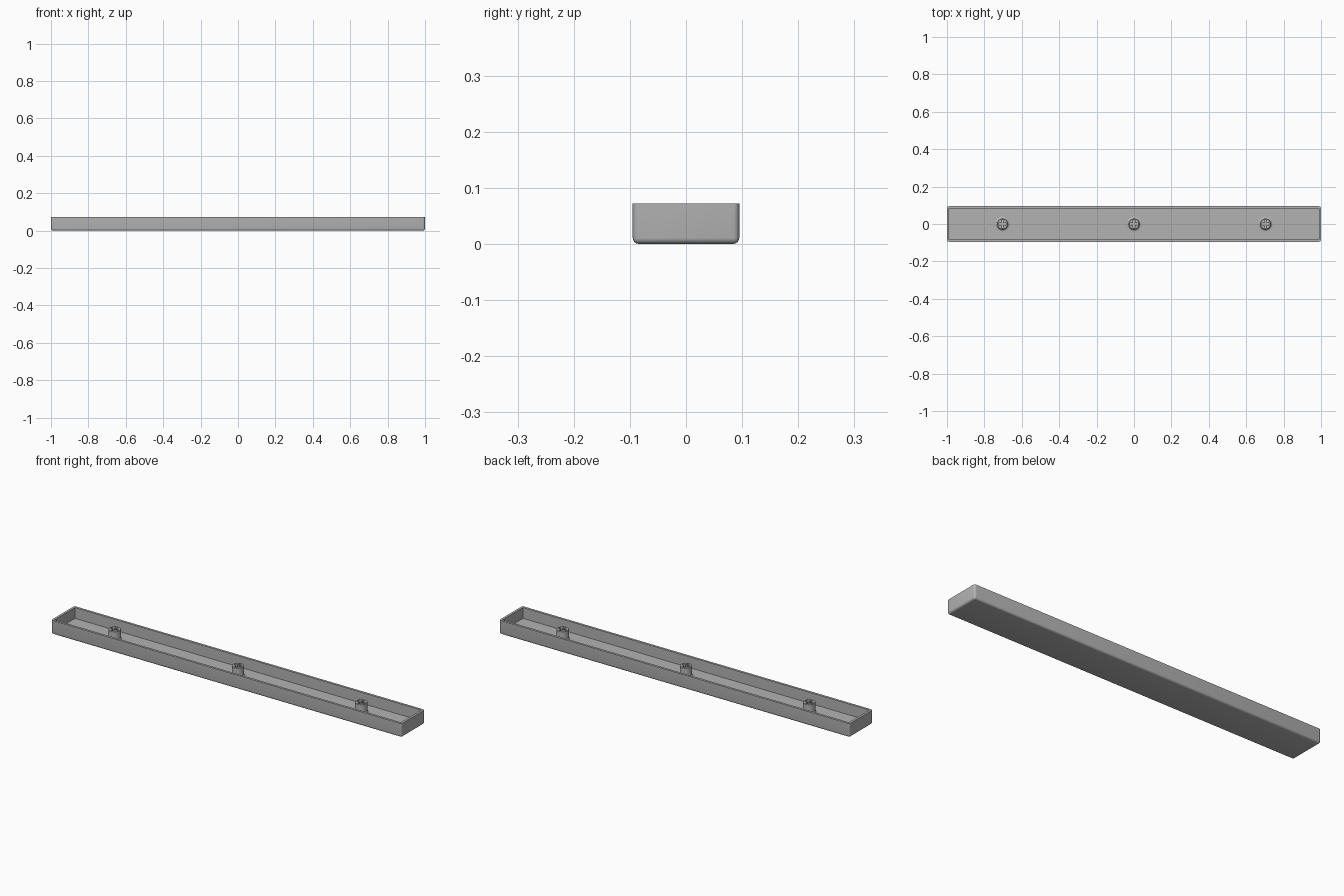
import bpy, bmesh, math

if "Cube" in bpy.data.objects:
    bpy.data.objects.remove(bpy.data.objects["Cube"])

LENGTH, DEPTH, HEIGHT = 2.0, 0.19, 0.072
WALL, FLOOR = 0.012, 0.016
STEM_TOP = 0.07

grey = bpy.data.materials.new("plain grey")
grey.diffuse_color = (0.45, 0.45, 0.45, 1)
grey.use_nodes = True
grey.node_tree.nodes["Principled BSDF"].inputs["Base Color"].default_value = grey.diffuse_color


def finish(bm, name, material=grey):
    bmesh.ops.recalc_face_normals(bm, faces=bm.faces)
    mesh = bpy.data.meshes.new(name)
    bm.to_mesh(mesh)
    bm.free()
    if material:
        mesh.materials.append(material)
    obj = bpy.data.objects.new(name, mesh)
    bpy.context.collection.objects.link(obj)
    return obj


def smooth(obj):
    bpy.ops.object.select_all(action='DESELECT')
    obj.select_set(True)
    bpy.context.view_layer.objects.active = obj
    bpy.ops.object.shade_smooth_by_angle(angle=math.radians(35))


def add_box(bm, sx, sy, z0, z1):
    verts = bmesh.ops.create_cube(bm, size=1)["verts"]
    for v in verts:
        v.co = (v.co.x * sx, v.co.y * sy, z0 if v.co.z < 0 else z1)
    return verts


# Long open tray: rounded below and at the corners, hollowed from its top face
bm = bmesh.new()
add_box(bm, LENGTH, DEPTH, 0, HEIGHT)
edges = [e for e in bm.edges if min(v.co.z for v in e.verts) < 0.001]
bmesh.ops.bevel(bm, geom=edges, offset=0.011, segments=5, profile=0.5, affect='EDGES')
top = max((f for f in bm.faces if f.calc_center_median().z > HEIGHT - 0.001),
          key=lambda f: f.calc_area())
bmesh.ops.delete(bm, geom=[top], context='FACES_ONLY')
rim = [e for e in bm.edges if e.is_boundary]
inner = [bm.verts.new((sx * (LENGTH / 2 - WALL), sy * (DEPTH / 2 - WALL), HEIGHT))
         for sx, sy in ((-1, -1), (1, -1), (1, 1), (-1, 1))]
inner_edges = [bm.edges.new((inner[i], inner[(i + 1) % 4])) for i in range(4)]
bmesh.ops.triangle_fill(bm, edges=rim + inner_edges, use_beauty=True)
low = [bm.verts.new((v.co.x, v.co.y, FLOOR)) for v in inner]
for i in range(4):
    j = (i + 1) % 4
    bm.faces.new((inner[i], inner[j], low[j], low[i]))
bm.faces.new(low)
smooth(finish(bm, "tray"))

# Round mounting posts with a flared foot and a cross-shaped socket
SIDES = 32
foot = [(0.040 - 0.011 * math.sin(a), FLOOR + 0.011 * (1 - math.cos(a)))
        for a in [i * math.pi / 10 for i in range(6)]]
profile = [(foot[0][0], FLOOR - 0.003)] + foot + [(0.029, STEM_TOP - 0.002), (0.027, STEM_TOP)]


def make_post(name, x):
    bm = bmesh.new()
    rings = [[bm.verts.new((r * math.cos(2 * math.pi * i / SIDES),
                            r * math.sin(2 * math.pi * i / SIDES), z))
              for i in range(SIDES)] for r, z in profile]
    for a, b in zip(rings, rings[1:]):
        for i in range(SIDES):
            j = (i + 1) % SIDES
            bm.faces.new((a[i], a[j], b[j], b[i]))
    bm.faces.new(rings[0])
    bm.faces.new(rings[-1])
    post = finish(bm, name)
    post.location.x = x
    for sx, sy in ((0.042, 0.0125), (0.0125, 0.042)):
        bm = bmesh.new()
        add_box(bm, sx, sy, STEM_TOP - 0.04, STEM_TOP + 0.01)
        cutter = finish(bm, name + "_socket_cutter", None)
        cutter.location.x = x
        cutter.hide_render = True
        cutter.hide_set(True)
        mod = post.modifiers.new("socket", 'BOOLEAN')
        mod.object = cutter
        mod.operation = 'DIFFERENCE'
        mod.solver = 'EXACT'
    smooth(post)


for label, x in (("left", -0.703), ("middle", 0.0), ("right", 0.703)):
    make_post(label + "_post", x)
